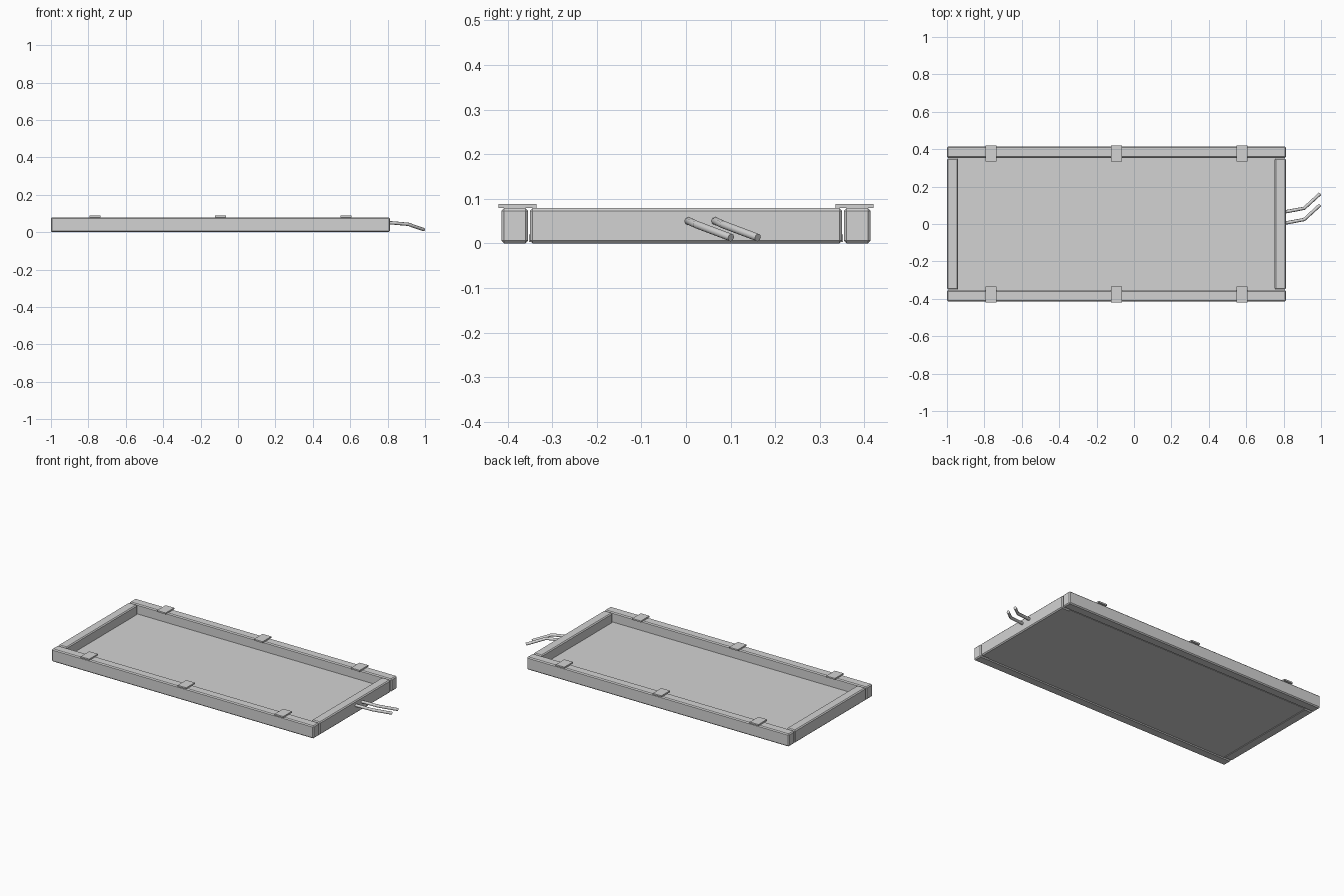
import bpy, bmesh
from mathutils import Matrix, Vector

if "Cube" in bpy.data.objects:
    bpy.data.objects.remove(bpy.data.objects["Cube"])

grey = bpy.data.materials.new("light_grey")
grey.diffuse_color = (0.65, 0.65, 0.65, 1)
grey.use_nodes = True
grey.node_tree.nodes["Principled BSDF"].inputs["Base Color"].default_value = grey.diffuse_color


def box(name, lo, hi, bevel=0.0):
    lo, hi = Vector(lo), Vector(hi)
    bm = bmesh.new()
    bmesh.ops.create_cube(bm, size=1, matrix=Matrix.Translation((lo + hi) / 2)
                          @ Matrix.Diagonal((*(hi - lo), 1)))
    if bevel:
        bmesh.ops.bevel(bm, geom=bm.edges[:], offset=bevel, segments=1,
                        profile=0.5, affect='EDGES')
    me = bpy.data.meshes.new(name)
    bm.to_mesh(me)
    bm.free()
    me.materials.append(grey)
    ob = bpy.data.objects.new(name, me)
    bpy.context.collection.objects.link(ob)
    return ob


X0, X1, TOP = -1.0, 0.812, 0.079
MID = (X0 + X1) / 2

# thin base panel between the rails
box("base_panel", (X0 + 0.055, -0.352, 0.003), (X1 - 0.055, 0.352, 0.02))

# short end rails
box("left_end_rail", (X0, -0.35, 0), (X0 + 0.06, 0.35, TOP), 0.006)
box("right_end_rail", (X1 - 0.06, -0.35, 0), (X1, 0.35, TOP), 0.006)

# long side rails, each with three flat clips on top
for side, s in (("front", -1), ("back", 1)):
    ys = sorted((s * 0.354, s * 0.414))
    box(side + "_rail", (X0, ys[0], 0), (X1, ys[1], TOP), 0.006)
    yc = sorted((s * 0.335, s * 0.42))
    for i in (-1, 0, 1):
        x = MID + i * 0.671
        box(f"{side}_clip_{i + 2}", (x - 0.03, yc[0], TOP), (x + 0.03, yc[1], 0.088))

# two bent cables leaving the right end
for n, dy in enumerate((0.0, 0.06)):
    cu = bpy.data.curves.new("cable_path", 'CURVE')
    cu.dimensions = '3D'
    cu.bevel_depth = 0.009
    cu.bevel_resolution = 2
    cu.use_fill_caps = True
    pts = [(0.79, 0.002, 0.051), (0.83, 0.009, 0.049),
           (0.91, 0.024, 0.042), (0.994, 0.101, 0.013)]
    sp = cu.splines.new('POLY')
    sp.points.add(len(pts) - 1)
    for p, (x, y, z) in zip(sp.points, pts):
        p.co = (x, y + dy, z, 1)
    cu.materials.append(grey)
    ob = bpy.data.objects.new(f"cable_{n + 1}", cu)
    bpy.context.collection.objects.link(ob)
